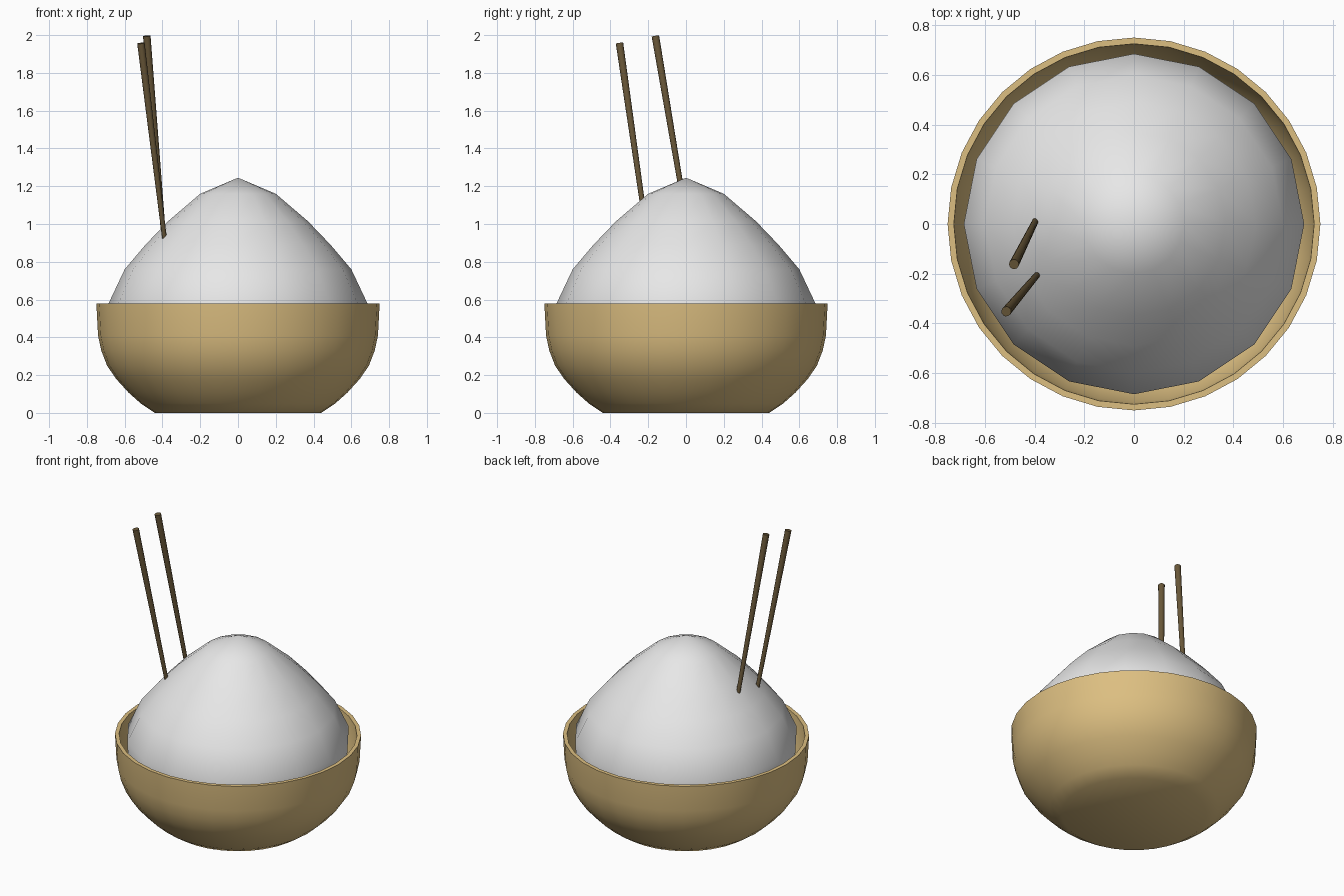
import bpy, bmesh, math
from mathutils import Vector

if "Cube" in bpy.data.objects:
    bpy.data.objects.remove(bpy.data.objects["Cube"])


def material(name, rgb):
    m = bpy.data.materials.new(name)
    m.diffuse_color = (*rgb, 1)
    m.use_nodes = True
    m.node_tree.nodes["Principled BSDF"].inputs["Base Color"].default_value = m.diffuse_color
    return m


TAN = material("tan_bowl", (0.72, 0.52, 0.22))
WHITE = material("white_rice", (0.80, 0.80, 0.80))
BROWN = material("dark_wood", (0.14, 0.095, 0.04))


def finish(bm, name, mat, angle):
    """Turn a bmesh into a named, coloured, smooth-shaded object."""
    bmesh.ops.recalc_face_normals(bm, faces=bm.faces)
    me = bpy.data.meshes.new(name)
    bm.to_mesh(me)
    bm.free()
    me.materials.append(mat)
    ob = bpy.data.objects.new(name, me)
    bpy.context.collection.objects.link(ob)
    bpy.ops.object.select_all(action='DESELECT')
    ob.select_set(True)
    bpy.context.view_layer.objects.active = ob
    bpy.ops.object.shade_smooth_by_angle(angle=math.radians(angle))
    return ob


def lathe(name, profile, sides, mat, angle):
    """Spin an (r, z) profile that starts and ends on the axis."""
    bm = bmesh.new()
    rings = []
    for r, z in profile:
        if r == 0:
            rings.append([bm.verts.new((0, 0, z))] * sides)
        else:
            rings.append([bm.verts.new((r * math.cos(math.tau * i / sides),
                                        r * math.sin(math.tau * i / sides), z))
                          for i in range(sides)])
    for a, b in zip(rings, rings[1:]):
        for i in range(sides):
            j = (i + 1) % sides
            bm.faces.new(dict.fromkeys((a[i], a[j], b[j], b[i])))
    return finish(bm, name, mat, angle)


def stick(name, start, end, r_start, r_end, sides=12):
    """Tapered round stick between two points."""
    a, b = Vector(start), Vector(end)
    bm = bmesh.new()
    bmesh.ops.create_cone(bm, cap_ends=True, segments=sides, radius1=r_start,
                          radius2=r_end, depth=(b - a).length)
    rot = (b - a).to_track_quat('Z', 'Y')
    for v in bm.verts:
        v.co = rot @ v.co + (a + b) / 2
    return finish(bm, name, BROWN, 40)


# Bowl: round shell with a flat foot and a thin flat rim
outer = [(0, 0), (0.44, 0), (0.515, 0.05), (0.58, 0.108), (0.645, 0.18),
         (0.693, 0.25), (0.724, 0.33), (0.741, 0.41), (0.75, 0.58)]
inner = [(0.725, 0.58), (0.715, 0.41), (0.665, 0.26), (0.56, 0.13),
         (0.43, 0.03), (0, 0.03)]
lathe("bowl", outer + inner, 32, TAN, 35)

# Rice: mound that swells inside the bowl and rises to a soft peak
lathe("rice", [(0, 0.06), (0.40, 0.06), (0.60, 0.22), (0.675, 0.40),
               (0.685, 0.58), (0.60, 0.76), (0.49, 0.89), (0.37, 1.015),
               (0.20, 1.16), (0, 1.245)], 16, WHITE, 60)

# Chopsticks: thin end buried in the rice
for name, low, top in (
        ("chopstick_back", (-0.395, 0.015, 0.95), (-0.483, -0.162, 1.995)),
        ("chopstick_front", (-0.39, -0.205, 0.93), (-0.514, -0.352, 1.957))):
    low, top = Vector(low), Vector(top)
    stick(name, low + (low - top) * 0.2, top, 0.011, 0.02)
